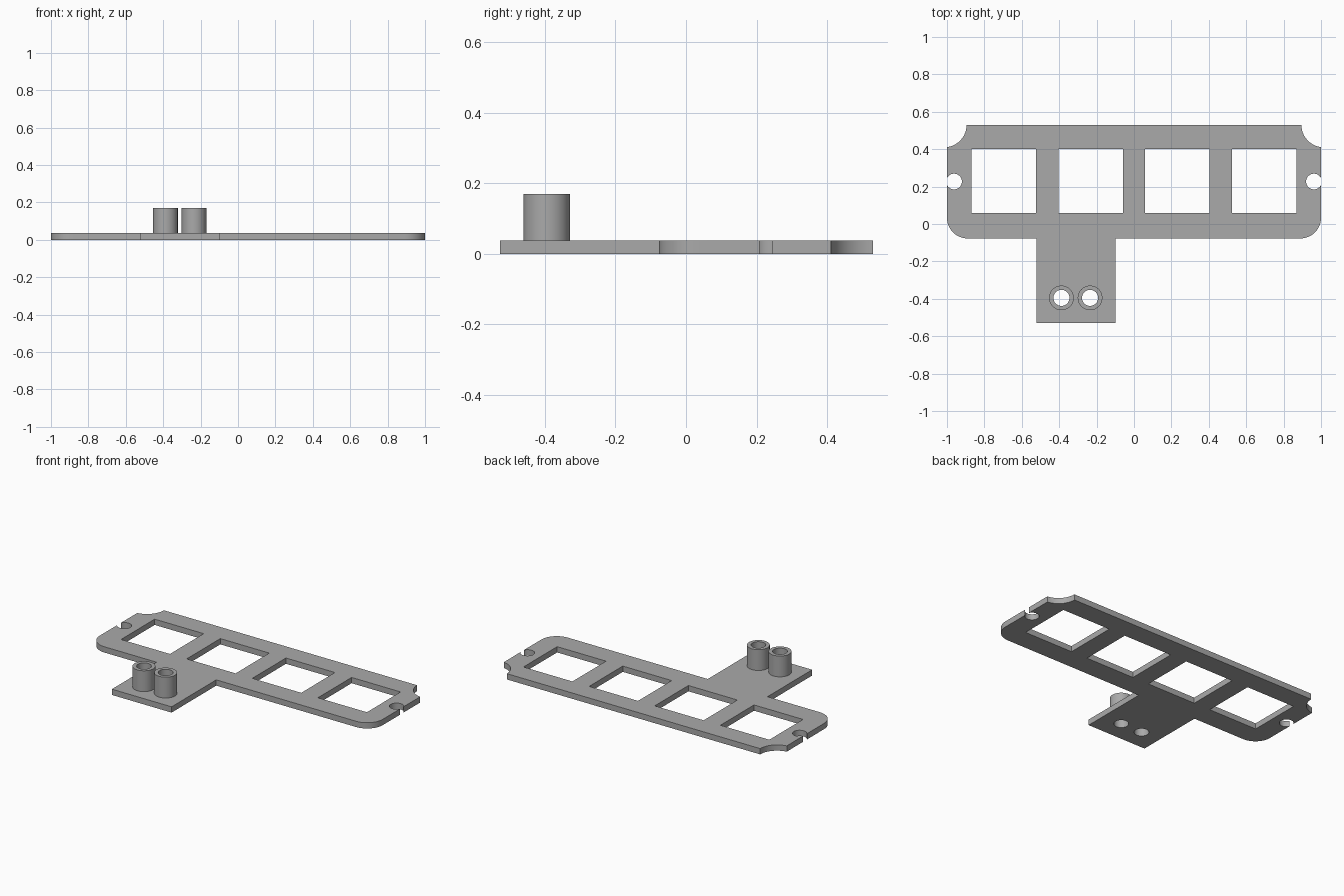
import bpy, bmesh, math

if "Cube" in bpy.data.objects:
    bpy.data.objects.remove(bpy.data.objects["Cube"])

THICK, POST_TOP = 0.037, 0.17
POSTS = [(-0.388, -0.395), (-0.235, -0.395)]
POST_R, BORE_R = 0.066, 0.043

grey = bpy.data.materials.new("plain grey")
grey.diffuse_color = (0.4, 0.4, 0.4, 1)
grey.use_nodes = True
grey.node_tree.nodes["Principled BSDF"].inputs["Base Color"].default_value = grey.diffuse_color


def arc(cx, cy, r, a0, a1, n=12):
    """Points on an arc, angles in degrees."""
    angles = [math.radians(a0 + (a1 - a0) * i / n) for i in range(n + 1)]
    return [(cx + r * math.cos(a), cy + r * math.sin(a)) for a in angles]


def circle(cx, cy, r):
    return arc(cx, cy, r, 0, 360, 48)[:-1]


def rect(x0, x1, y0, y1):
    return [(x0, y0), (x1, y0), (x1, y1), (x0, y1)]


def extrude_profile(name, loops, z0, z1):
    """Solid from an outline followed by its holes."""
    curve = bpy.data.curves.new(name + "_profile", 'CURVE')
    curve.dimensions, curve.fill_mode = '2D', 'BOTH'
    curve.extrude = (z1 - z0) / 2
    for pts in loops:
        s = curve.splines.new('POLY')
        s.points.add(len(pts) - 1)
        for p, (x, y) in zip(s.points, pts):
            p.co = (x, y, 0, 1)
        s.use_cyclic_u = True
    obj = bpy.data.objects.new(name, curve)
    bpy.context.collection.objects.link(obj)
    bpy.ops.object.select_all(action='DESELECT')
    obj.select_set(True)
    bpy.context.view_layer.objects.active = obj
    bpy.ops.object.convert(target='MESH')
    obj = bpy.context.object
    obj.name = name
    bm = bmesh.new()
    bm.from_mesh(obj.data)
    bmesh.ops.remove_doubles(bm, verts=bm.verts, dist=1e-5)
    bmesh.ops.translate(bm, verts=bm.verts, vec=(0, 0, (z0 + z1) / 2))
    bmesh.ops.recalc_face_normals(bm, faces=bm.faces)
    bm.to_mesh(obj.data)
    bm.free()
    obj.data.materials.clear()
    obj.data.materials.append(grey)
    bpy.ops.object.shade_smooth_by_angle(angle=math.radians(30))
    return obj


# Right edge: rounded lower corner, open screw notch, scooped upper corner
notch_a = math.degrees(math.acos(0.038 / 0.042))
scoop_a = math.degrees(math.acos(0.015 / 0.12))
right = (arc(0.89, 0.033, 0.11, -90, 0)
         + arc(0.962, 0.227, 0.042, -notch_a, -360 + notch_a, 32)
         + arc(1.015, 0.53, 0.12, 180 + scoop_a, 180))
left = [(-x, y) for x, y in reversed(right)]
tab = [(-0.522, -0.077), (-0.522, -0.528), (-0.10, -0.528), (-0.10, -0.077)]

# Plate with four windows and two bores
windows = [rect(cx - 0.173, cx + 0.173, 0.06, 0.40)
           for cx in (-0.696, -0.232, 0.232, 0.696)]
bores = [circle(x, y, BORE_R) for x, y in POSTS]
extrude_profile("mounting_plate", [right + left + tab] + windows + bores, 0, THICK)

# Hollow posts on the tab
for i, (x, y) in enumerate(POSTS):
    extrude_profile(f"hollow_post_{i + 1}",
                    [circle(x, y, POST_R), circle(x, y, BORE_R)], THICK, POST_TOP)
